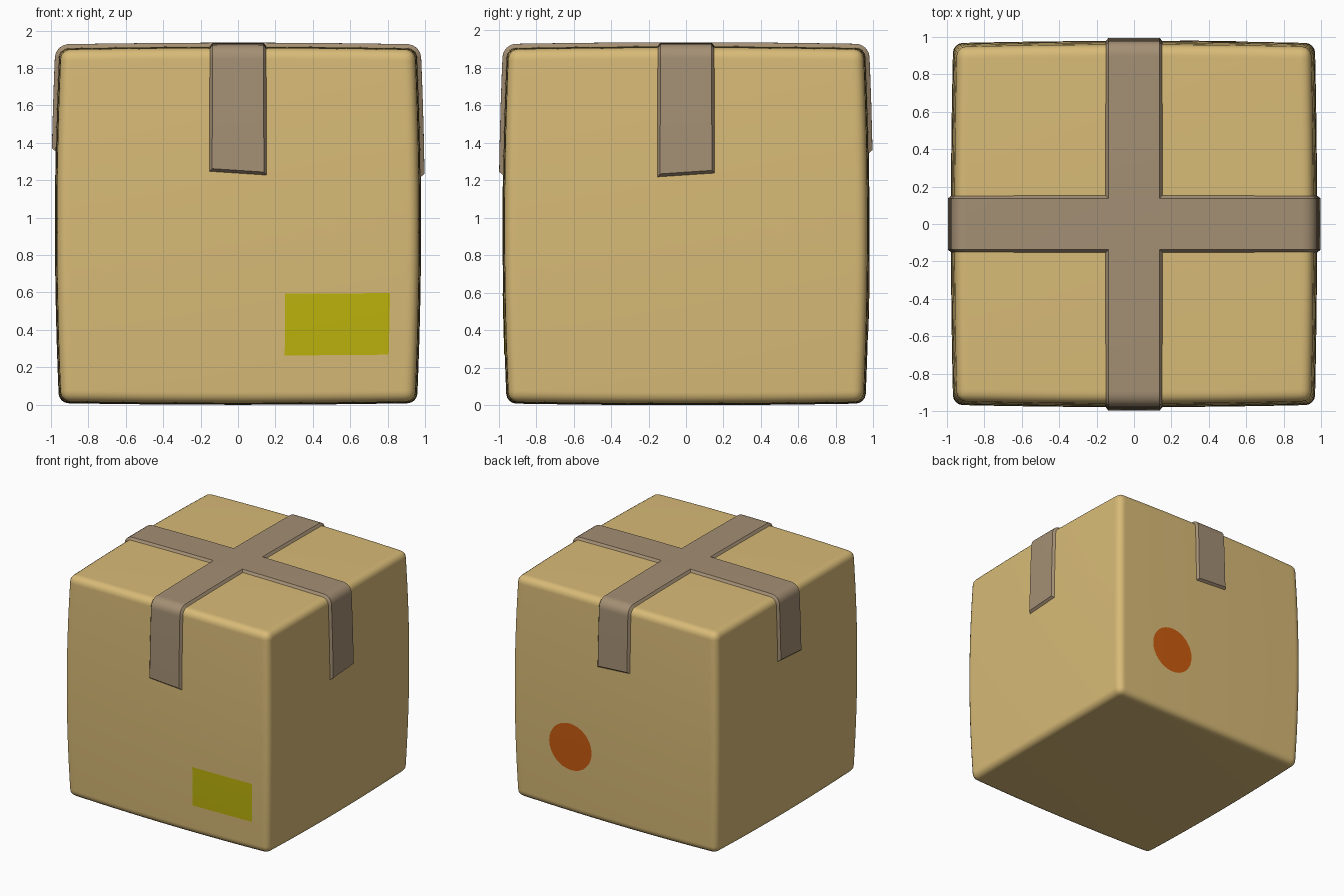
import bpy, bmesh, math
from mathutils import Vector, Matrix

if "Cube" in bpy.data.objects:
    bpy.data.objects.remove(bpy.data.objects["Cube"])

H, HZ, ZC = 0.945, 0.94, 0.9575   # half width, half height, centre height


def material(name, rgb):
    m = bpy.data.materials.new(name)
    m.diffuse_color = (*rgb, 1)
    m.use_nodes = True
    m.node_tree.nodes["Principled BSDF"].inputs["Base Color"].default_value = m.diffuse_color
    return m


cardboard = material("cardboard", (0.69, 0.495, 0.185))
tape_mat = material("brown tape", (0.37, 0.275, 0.175))
yellow = material("yellow label", (0.515, 0.456, 0.004))
orange = material("orange sticker", (0.59, 0.107, 0.005))


def bulge(bm):
    """Swell every side of the box slightly outwards."""
    def w(c, h):
        return max(0.0, 1 - (c / h) ** 2)
    for v in bm.verts:
        x, y, z = v.co
        wx, wy, wz = w(x, H), w(y, H), w(z, HZ)
        v.co = (x * (1 + (0.022 * wz + 0.012 * wy) / H),
                y * (1 + (0.022 * wz + 0.012 * wx) / H),
                z * (1 + 0.009 * (wx + wy) / HZ))
    bm.normal_update()


def cut(bm, co, no, faces=None):
    faces = list(bm.faces) if faces is None else faces
    geom = set(faces)
    for f in faces:
        geom.update(f.edges)
        geom.update(f.verts)
    bmesh.ops.bisect_plane(bm, geom=list(geom), plane_co=co, plane_no=no, dist=1e-5)
    bm.normal_update()


def box_mesh():
    """Rounded cube cut into a grid so it can bulge smoothly."""
    bm = bmesh.new()
    bmesh.ops.create_cube(bm, size=2, matrix=Matrix.Diagonal((H, H, HZ, 1)))
    bmesh.ops.bevel(bm, geom=bm.edges[:], offset=0.05, segments=4,
                    profile=0.5, affect='EDGES')
    for axis in range(3):
        no = Vector((0, 0, 0))
        no[axis] = 1
        for t in [-0.88] + [k * 0.16 for k in range(-5, 6)] + [0.88]:
            cut(bm, no * t, no)
    return bm


def finish(bm, name, mat):
    bmesh.ops.translate(bm, verts=bm.verts, vec=(0, 0, ZC))
    me = bpy.data.meshes.new(name)
    bm.to_mesh(me)
    bm.free()
    me.materials.append(mat)
    ob = bpy.data.objects.new(name, me)
    bpy.context.collection.objects.link(ob)
    bpy.ops.object.select_all(action='DESELECT')
    ob.select_set(True)
    bpy.context.view_layer.objects.active = ob
    bpy.ops.object.shade_smooth_by_angle(angle=math.radians(30))
    return ob


# Cardboard box
bm = box_mesh()
bulge(bm)
finish(bm, "box", cardboard)

# Crossed tape: a strip of the box surface, raised, with slanted ends
W = 0.15
bm = box_mesh()
for s in (-W, W):
    cut(bm, (s, 0, 0), (1, 0, 0))
    cut(bm, (0, s, 0), (0, 1, 0))
ends = [((0, -1, 0), 1.235, (0.067, 0, 1)), ((1, 0, 0), 1.225, (0, -0.067, 1)),
        ((0, 1, 0), 1.35, (0.067, 0, 1)), ((-1, 0, 0), 1.36, (0, -0.067, 1))]
for side, z, no in ends:
    d, co, n = Vector(side), Vector((0, 0, z - ZC)), Vector(no)
    cut(bm, co, n, [f for f in bm.faces if f.normal.dot(d) > 0.95])
    low = [f for f in bm.faces if f.normal.dot(d) > 0.95
           and (f.calc_center_median() - co).dot(n) < 0]
    bmesh.ops.delete(bm, geom=low, context='FACES')
away = []
for f in bm.faces:
    c = f.calc_center_median()
    if min(abs(c.x), abs(c.y)) > W or c.z < 0:
        away.append(f)
bmesh.ops.delete(bm, geom=away, context='FACES')
bulge(bm)
bmesh.ops.inset_region(bm, faces=bm.faces[:], thickness=0.015, depth=0.02,
                       use_boundary=True, use_even_offset=True)
finish(bm, "tape_cross", tape_mat)

# Yellow label on the front
x0, x1, z0, z1 = 0.247, 0.797, -0.688, -0.36
bm = bmesh.new()
bmesh.ops.create_grid(bm, x_segments=6, y_segments=4, size=1)
for v in bm.verts:
    u, t = (v.co.x + 1) / 2, (v.co.y + 1) / 2
    v.co = (x0 + (x1 - x0) * u, -H - 0.003, z0 + (z1 - z0) * t)
bulge(bm)
finish(bm, "front_label", yellow)

# Round orange sticker on the back
bm = bmesh.new()
bmesh.ops.create_circle(bm, cap_ends=True, cap_tris=True, segments=32, radius=0.198)
for v in bm.verts:
    v.co = (0.402 - v.co.x, H + 0.003, -0.365 + v.co.y)
bulge(bm)
if bm.faces[:][0].normal.y < 0:
    bmesh.ops.reverse_faces(bm, faces=bm.faces[:])
finish(bm, "back_sticker", orange)
